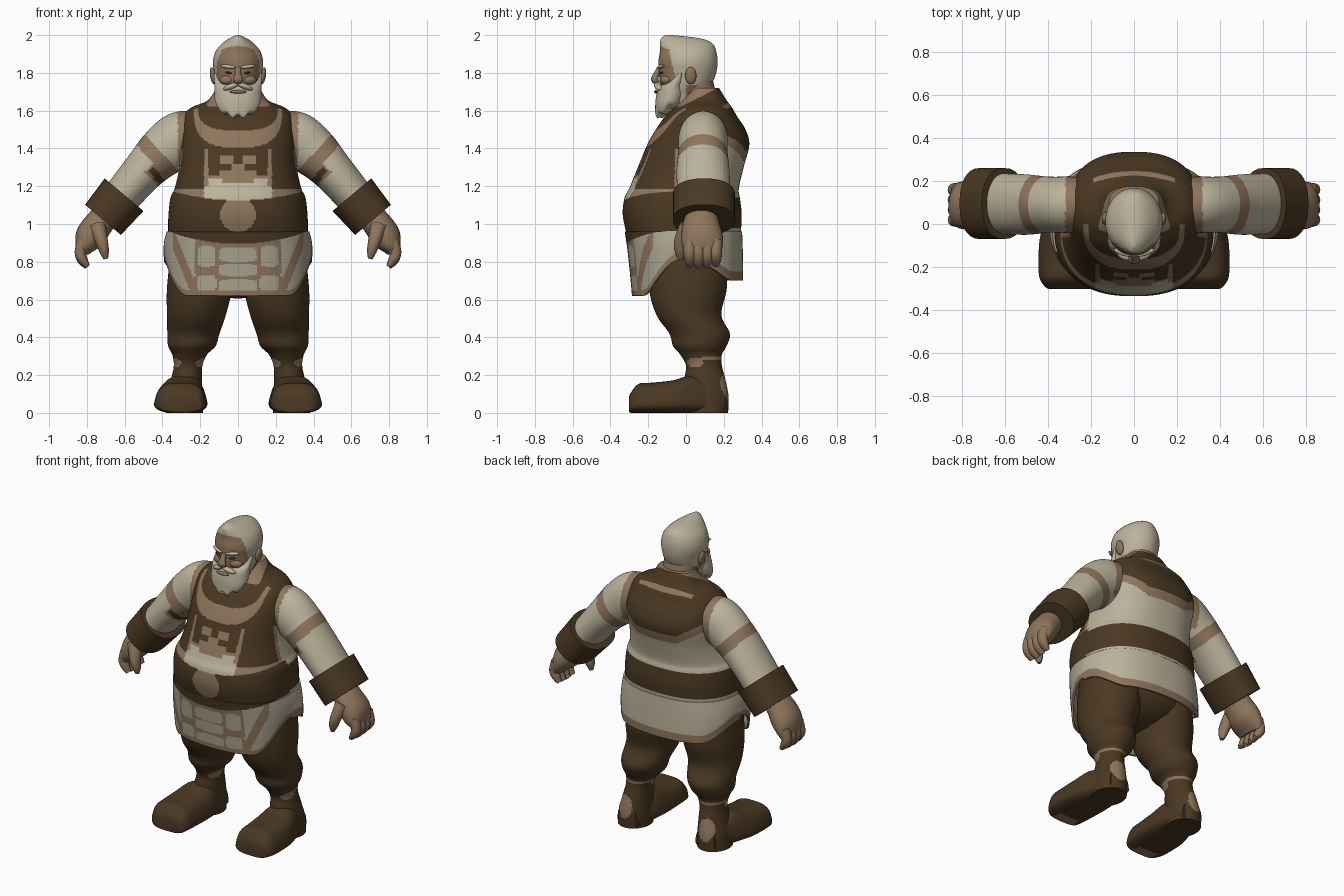
import bpy, bmesh, math
from mathutils import Vector

if "Cube" in bpy.data.objects:
    bpy.data.objects.remove(bpy.data.objects["Cube"])

X, Y, Z = Vector((1, 0, 0)), Vector((0, 1, 0)), Vector((0, 0, 1))
DARK, CREAM, TAN, GREY = range(4)
parts, mats = [], []
for name, rgb in (("dark_leather", (.068, .039, .016)), ("cream_cloth", (.50, .45, .33)),
                  ("tan_skin", (.275, .18, .108)), ("apron_grey", (.42, .385, .29))):
    m = bpy.data.materials.new(name)
    m.use_nodes = True
    m.diffuse_color = (*rgb, 1)
    m.node_tree.nodes["Principled BSDF"].inputs["Base Color"].default_value = (*rgb, 1)
    mats.append(m)


def finish(name, bm, colour):
    bmesh.ops.recalc_face_normals(bm, faces=bm.faces)
    for f in bm.faces:
        f.material_index = colour(*f.calc_center_median()) if callable(colour) else colour
    me = bpy.data.meshes.new(name)
    bm.to_mesh(me)
    bm.free()
    for m in mats:
        me.materials.append(m)
    ob = bpy.data.objects.new(name, me)
    bpy.context.collection.objects.link(ob)
    parts.append(ob)
    return ob


def smooth_rows(rows, steps):
    out = []
    for i in range(len(rows) - 1):
        p0, p1 = Vector(rows[max(i - 1, 0)]), Vector(rows[i])
        p2, p3 = Vector(rows[i + 1]), Vector(rows[min(i + 2, len(rows) - 1)])
        for t in (k / steps for k in range(steps)):
            out.append(p1 + (p2 - p0) * t / 2 + (p0 * 2 - p1 * 5 + p2 * 4 - p3) * t * t / 2
                       + (p1 * 3 - p0 - p2 * 3 + p3) * t ** 3 / 2)
    return out + [Vector(rows[-1])]


# Skin of rings given as (x, y, z, radius along side, other radius)
def loft(name, rows, colour, side=X, axis=None, p=2, segs=24, steps=5, caps=True, warp=None, flip=1):
    rows = smooth_rows(rows, steps)
    pts = [Vector(r[:3]) for r in rows]
    bm, rings = bmesh.new(), []
    for i, r in enumerate(rows):
        t = axis or (pts[min(i + 1, len(pts) - 1)] - pts[max(i - 1, 0)]).normalized()
        a = (side - t * side.dot(t)).normalized()
        b = t.cross(a)
        ring = []
        for k in range(segs):
            c, s = math.cos(math.tau * k / segs), math.sin(math.tau * k / segs)
            co = (pts[i] + a * r[3] * math.copysign(abs(c) ** (2 / p), c)
                  + b * r[4] * math.copysign(abs(s) ** (2 / p), s))
            co = warp(co) if warp else co
            ring.append(bm.verts.new((co.x * flip, co.y, co.z)))
        rings.append(ring)
    for lo, hi in zip(rings, rings[1:]):
        for k in range(segs):
            n = (k + 1) % segs
            bm.faces.new((lo[k], lo[n], hi[n], hi[k]))
    if caps:
        bm.faces.new(rings[0])
        bm.faces.new(rings[-1])
    return finish(name, bm, colour)


# Level rings given as (z, half width, front y, back y)
def upright(name, rows, colour, **kw):
    return loft(name, [(0, (f + b) / 2, z, w, (b - f) / 2) for z, w, f, b in rows], colour, axis=Z, **kw)


def blob(name, centre, radii, colour, tilt=0, yaw=0):
    bm = bmesh.new()
    bmesh.ops.create_uvsphere(bm, u_segments=16, v_segments=10, radius=1)
    ob = finish(name, bm, colour)
    ob.location, ob.scale, ob.rotation_euler = centre, radii, (0, tilt, yaw)


# Torso: belt, vest, shirt and back yoke
def torso_colour(x, y, z):
    a, front = abs(x), y < 0
    low, high = (.895 + .5 * a * a, 1.125 + .4 * a * a) if front else (.975, 1.14)
    if z < high:
        if front and math.hypot(x, z - 1.05) < .093:
            return TAN
        return DARK if z > low else CREAM
    if z > 1.635 + .5 * max(y, -.03):
        return TAN
    if not front:
        edge = 1.335 + max(a - .14, 0) * .6
        if y < .1:
            return DARK if z > 1.5 else CREAM
        if a < .19 and abs(y - .235 + .9 * a * a) < .011 and z > 1.5:
            return TAN
        return DARK if z > edge + .05 else TAN if z > edge else CREAM
    drop = max(1.63 - z, 0)
    if (a / .235) ** 3 + (drop / .225) ** 3 < 1 < (a / .212) ** 3 + (drop / .135) ** 3:
        return TAN
    if z > 1.4:
        return DARK
    if a > .18:
        if y > -.06:
            return TAN if y < -.035 else CREAM
        return TAN if z < 1.185 else DARK
    if a > .157 and z > 1.2:
        return TAN
    if z < 1.24:
        return TAN if a < .08 and z > 1.22 else CREAM
    glyph = a < .095 and z < 1.365 and not (a > .035 and 1.285 < z < 1.315) and not (a < .025 and z > 1.32)
    return TAN if glyph or z < 1.255 else DARK


upright("torso", [(.86, .365, -.29, .285), (.95, .37, -.315, .29), (1.05, .368, -.335, .295),
                  (1.14, .357, -.325, .285), (1.19, .335, -.3, .28), (1.3, .312, -.255, .305),
                  (1.42, .31, -.205, .335), (1.5, .305, -.16, .315), (1.57, .29, -.11, .27),
                  (1.615, .25, -.06, .245), (1.655, .16, -.03, .215), (1.72, .115, .02, .175)],
        torso_colour, p=2.4, segs=256, steps=14)


# Tunic skirt with a hem that rises at the sides
def hem(x, y):
    t = min(max((abs(x) / .385 - .68) / .32, 0), 1)
    return .62 + .2 * t * t if y < 0 else .7 + .1 * t * t


def skirt_warp(co):
    co.z = .96 - (.96 - co.z) * (.96 - hem(co.x, co.y)) / .34
    return co


def skirt_colour(x, y, z):
    a = abs(x)
    if y < 0 and z > .895 + .5 * a * a:
        return torso_colour(x, y, z)
    if z - hem(x, y) < (.028 if y < 0 else .05):
        return TAN
    if y > 0 or a > .34:
        return CREAM if y > 0 else GREY
    if a > .225:
        return TAN if abs(a - .25 - (z - .7) * .4) < .022 else GREY
    patches = ((0, .838, .1, .04), (0, .757, .105, .032), (0, .672, .1, .036),
               (.165, .83, .048, .055), (.165, .685, .05, .045))
    return GREY if any(((a - u) / r) ** 4 + ((z - v) / h) ** 4 < 1 for u, v, r, h in patches) else TAN


skirt = upright("skirt", [(.96, .372, -.318, .291), (.86, .383, -.304, .294), (.74, .388, -.291, .296),
                          (.62, .385, -.28, .297)],
                skirt_colour, p=2.4, segs=224, steps=22, caps=False, warp=skirt_warp)
mod = skirt.modifiers.new("thickness", "SOLIDIFY")
mod.thickness, mod.offset = .012, 0
blob("hips", (0, .01, .78), (.34, .23, .175), DARK)


# Legs and boots
def leg_colour(x, y, z):
    if y > .08 and .278 < z < .298 or ((y - .05) / .045) ** 2 + ((z - .268) / .026) ** 2 < 1:
        return TAN
    return TAN if y > .15 and ((z - .13) / .07) ** 2 + ((abs(x) - .29) / .05) ** 2 < 1 else DARK


def foot_warp(co):
    co.x = .3 + (co.x - .3) * (1.06 - 2 * max(co.z - .03, 0))
    return co


# Sleeves with an elbow band and a patched inner side
def arm_colour(x, y, z):
    a = abs(x)
    along, across = .73 * a - .68 * z + .607, .68 * a + .73 * z
    if a < .318 and z > 1.33 or abs(along) < .035:
        return TAN
    if y < .06 and across < 1.27 and -.02 < along < .1:
        return DARK if across < 1.255 and .05 < along < .085 else TAN
    return CREAM


for label, s in (("left", 1), ("right", -1)):
    loft(label + "_leg", [(.19, .01, .86, .165, .21), (.204, .01, .66, .172, .206), (.22, .015, .52, .156, .172),
                          (.236, .072, .42, .138, .16), (.244, .073, .355, .126, .142),
                          (.256, .08, .308, .092, .11), (.264, .095, .25, .076, .095),
                          (.272, .1, .18, .082, .108), (.282, .108, .09, .094, .117), (.285, .108, 0, .1, .115)],
         leg_colour, axis=Z, segs=64, steps=10, flip=s)
    loft(label + "_foot", [(.28, .2, .06, .07, .06), (.283, .1, .085, .1, .085), (.29, .02, .098, .125, .098),
                           (.3, -.07, .086, .138, .086), (.305, -.18, .08, .138, .08), (.305, -.25, .077, .132, .077),
                           (.3, -.29, .055, .11, .055), (.3, -.302, .045, .09, .04)],
         lambda x, y, z: TAN if z < .004 and y < -.22 else DARK,
         axis=Y, p=3.2, segs=36, warp=foot_warp, flip=s)
    loft(label + "_arm", [(.2, .1, 1.475, .12, .12), (.3, .09, 1.45, .13, .146), (.4, .09, 1.38, .13, .134),
                          (.5, .09, 1.28, .14, .112), (.62, .095, 1.14, .14, .1)],
         arm_colour, side=Y, segs=72, steps=18, flip=s)
    loft(label + "_cuff", [(.603, .095, 1.155, .165, .134), (.715, .095, 1.022, .165, .124)],
         DARK, side=Y, p=2.3, segs=28, steps=1, flip=s)

    # Hands
    loft(label + "_palm", [(.69, .085, 1.06, .08, .07), (.745, .08, .99, .1, .078), (.785, .085, .93, .11, .078),
                           (.81, .09, .88, .105, .055), (.82, .09, .845, .09, .03)],
         TAN, side=Y, flip=s)
    for i in range(4):
        y, drop = .02 + .046 * i, .006 * abs(i - 1.3)
        loft(f"{label}_finger_{i + 1}", [(.815, y, .91, .034, .036), (.835, y, .85, .032, .03),
                                         (.823, y, .805 + drop, .03, .026), (.798, y, .77 + drop, .018, .014)],
             TAN, side=Y, segs=12, flip=s)
    loft(label + "_thumb", [(.745, .01, .99, .045, .045), (.722, -.025, .91, .038, .034),
                            (.708, -.03, .855, .03, .026), (.7, -.03, .815, .013, .012)],
         TAN, side=Y, segs=14, flip=s)

    # Paired face details
    blob(label + "_ear", (s * .132, .025, 1.785), (.016, .03, .046), TAN, s * .15)
    blob(label + "_eyebrow", (s * .053, -.133, 1.833), (.044, .013, .01), CREAM, s * -.12, s * .35)
    blob(label + "_eye", (s * .048, -.129, 1.8), (.02, .009, .006), DARK, s * -.1, s * .3)
    blob(label + "_cheek", (s * .06, -.108, 1.762), (.04, .028, .026), TAN, 0, s * .4)
    blob(label + "_moustache", (s * .038, -.148, 1.728), (.045, .02, .015), CREAM, s * .35, s * .3)


# Head with hair and face
def head_colour(x, y, z):
    if z < 1.735 and y > 0:
        return TAN
    line = .112 - max(z - 1.86, 0) * .4
    return TAN if y < -.055 and 1.72 < z < 1.942 - 2.5 * x * x and abs(x) < line else CREAM


upright("neck", [(1.56, .13, -.03, .17), (1.66, .11, -.04, .165), (1.77, .1, -.04, .14)], TAN)
upright("head", [(1.64, .085, -.1, .06), (1.69, .1, -.125, .09), (1.74, .117, -.138, .135),
                 (1.8, .126, -.143, .16), (1.86, .133, -.146, .167), (1.915, .118, -.138, .16),
                 (1.955, .084, -.138, .14), (1.982, .048, -.132, .08), (2, .008, -.11, -.07)],
        head_colour, segs=96, steps=12)
loft("nose", [(0, -.14, 1.825, .014, .014), (0, -.158, 1.79, .018, .016), (0, -.165, 1.765, .028, .02),
              (0, -.15, 1.745, .018, .012)], TAN, segs=16)
blob("mouth", (0, -.158, 1.7), (.045, .012, .009), TAN)


# Beard, longest at the chin and lobed along its lower edge
def beard_warp(co):
    ang = math.atan2(co.x, -co.y - .07)
    co.z += .008 * math.cos(ang * 9) * max(1.7 - co.z, 0) / .1
    return co


upright("beard", [(1.8, .129, -.06, .0), (1.755, .126, -.1, .005), (1.725, .124, -.143, .005),
                  (1.68, .124, -.157, .0), (1.64, .12, -.162, -.02), (1.61, .1, -.163, -.06),
                  (1.585, .07, -.163, -.1), (1.57, .035, -.158, -.125)], CREAM, segs=48, warp=beard_warp)

# Smooth shading with sharp edges kept
for ob in bpy.context.scene.objects:
    ob.select_set(ob in parts)
bpy.context.view_layer.objects.active = parts[0]
bpy.ops.object.shade_smooth_by_angle(angle=math.radians(42))
